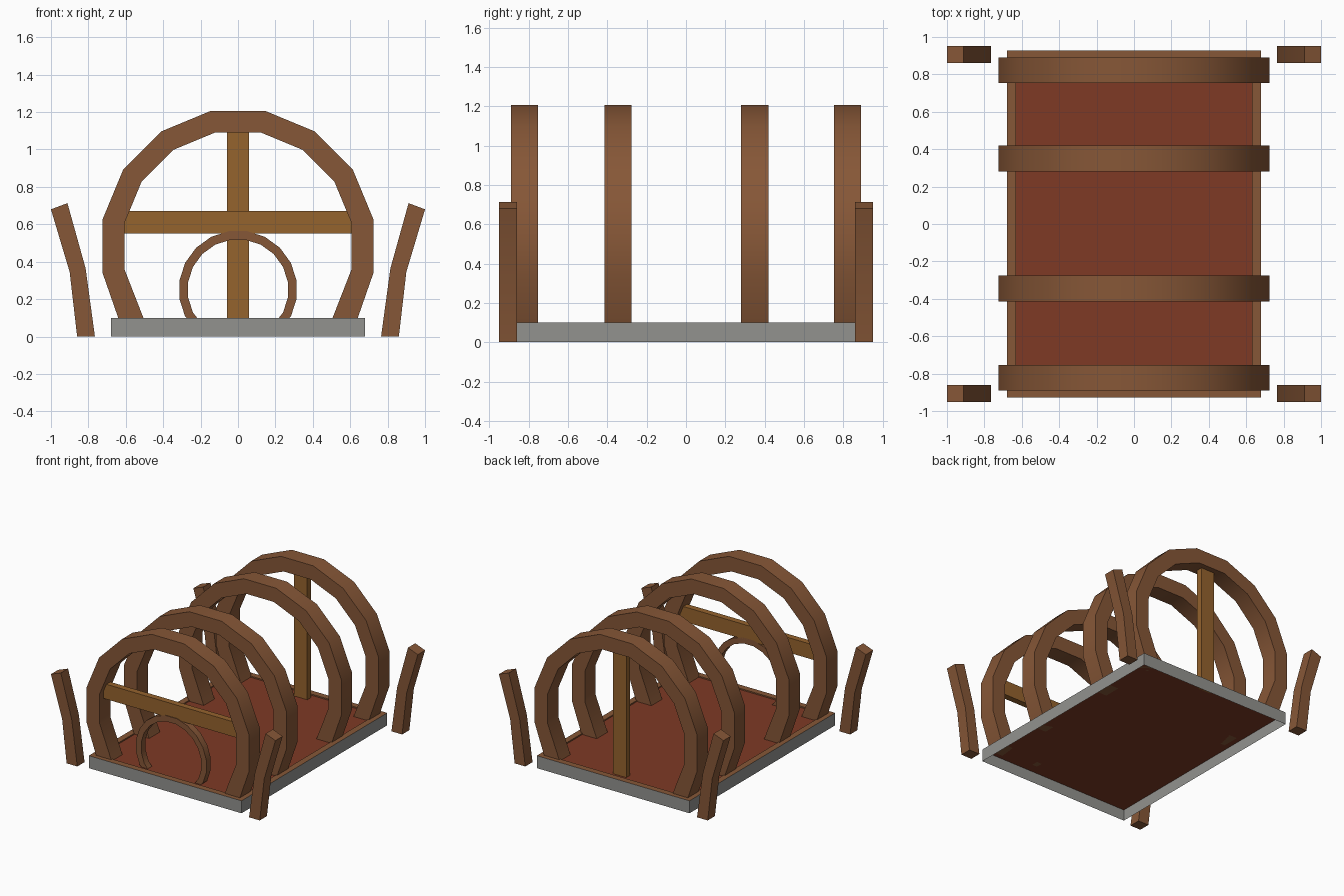
import bpy, bmesh, math

if "Cube" in bpy.data.objects:
    bpy.data.objects.remove(bpy.data.objects["Cube"])


def material(name, rgb):
    m = bpy.data.materials.new(name)
    m.diffuse_color = (*rgb, 1)
    m.use_nodes = True
    m.node_tree.nodes["Principled BSDF"].inputs["Base Color"].default_value = m.diffuse_color
    return m


BROWN = material("brown_wood", (0.24, 0.095, 0.038))
OCHRE = material("ochre_wood", (0.30, 0.125, 0.027))
RED = material("red_floor", (0.21, 0.042, 0.018))
GRAY = material("gray_stone", (0.29, 0.29, 0.275))


def finish(name, bm, mats):
    bmesh.ops.recalc_face_normals(bm, faces=bm.faces[:])
    me = bpy.data.meshes.new(name)
    bm.to_mesh(me)
    bm.free()
    ob = bpy.data.objects.new(name, me)
    bpy.context.collection.objects.link(ob)
    for m in mats:
        me.materials.append(m)
    return ob


def smooth(ob):
    bpy.ops.object.select_all(action='DESELECT')
    ob.select_set(True)
    bpy.context.view_layer.objects.active = ob
    bpy.ops.object.shade_smooth_by_angle(angle=math.radians(30))


def band(name, outer, inner, y0, y1, mat):
    """Solid strip between two XZ lines, with thickness along y."""
    bm = bmesh.new()
    rings = [[bm.verts.new(p) for p in ((o[0], y0, o[1]), (o[0], y1, o[1]),
                                        (i[0], y1, i[1]), (i[0], y0, i[1]))]
             for o, i in zip(outer, inner)]
    for a, b in zip(rings, rings[1:]):
        for k in range(4):
            n = (k + 1) % 4
            bm.faces.new((a[k], a[n], b[n], b[k]))
    bm.faces.new(rings[0])
    bm.faces.new(rings[-1])
    ob = finish(name, bm, [mat])
    smooth(ob)
    return ob


def arc(r, zc, sides, start, foot):
    """Symmetric polygon arc that ends in a foot point on each side."""
    step = 360 / sides
    n = round((180 - 2 * start) / step) + 1
    pts = [(r * math.cos(math.radians(start + k * step)),
            zc + r * math.sin(math.radians(start + k * step))) for k in range(n)]
    return [foot] + pts + [(-foot[0], foot[1])]


def box(name, x0, x1, y0, y1, z0, z1, mat):
    return band(name, [(x0, z1), (x1, z1)], [(x0, z0), (x1, z0)], y0, y1, mat)


# base: open-bottomed gray walls, brown rim on top with a shallow recess
bm = bmesh.new()
X, Y, H, F = 0.68, 0.927, 0.10, 0.09
corners = [(-1, -1), (1, -1), (1, 1), (-1, 1)]
low = [bm.verts.new((sx * X, sy * Y, 0)) for sx, sy in corners]
top = [bm.verts.new((sx * X, sy * Y, H)) for sx, sy in corners]
rim = [bm.verts.new((sx * (X - 0.05), sy * (Y - 0.05), H)) for sx, sy in corners]
sink = [bm.verts.new((sx * (X - 0.05), sy * (Y - 0.05), F)) for sx, sy in corners]
for k in range(4):
    n = (k + 1) % 4
    bm.faces.new((low[k], low[n], top[n], top[k]))
    bm.faces.new((top[k], top[n], rim[n], rim[k])).material_index = 1
    bm.faces.new((rim[k], rim[n], sink[n], sink[k])).material_index = 1
finish("base_frame", bm, [GRAY, BROWN])

# floor panel
bm = bmesh.new()
bm.faces.new([bm.verts.new((sx * X, sy * Y, F)) for sx, sy in corners])
finish("floor", bm, [RED])

# four large arches
outer = arc(0.738, 0.483, 16, -11.25, (0.637, F))
inner = arc(0.62, 0.483, 16, -11.25, (0.502, F))
for k, y in enumerate((-0.822, -0.345, 0.35, 0.822)):
    band(f"arch_{k + 1}", outer, inner, y - 0.069, y + 0.069, BROWN)

# small round door frame
band("door_ring", arc(0.317, 0.25, 20, -27, (0.265, F)),
     arc(0.27, 0.25, 20, -27, (0.21, F)), -0.85, -0.795, BROWN)

# front crossbar and rear upright
box("front_crossbar", -0.62, 0.62, -0.845, -0.795, 0.55, 0.67, OCHRE)
box("rear_upright", -0.06, 0.06, 0.795, 0.845, F, 1.1, OCHRE)

# four bent corner posts
for sx in (-1, 1):
    for sy in (-1, 1):
        out = [(sx * 0.86, 0), (sx * 0.90, 0.345), (sx * 1.0, 0.68)]
        inn = [(sx * 0.765, 0), (sx * 0.815, 0.365), (sx * 0.912, 0.713)]
        band("corner_post", out, inn, sy * 0.86, sy * 0.952, BROWN)
